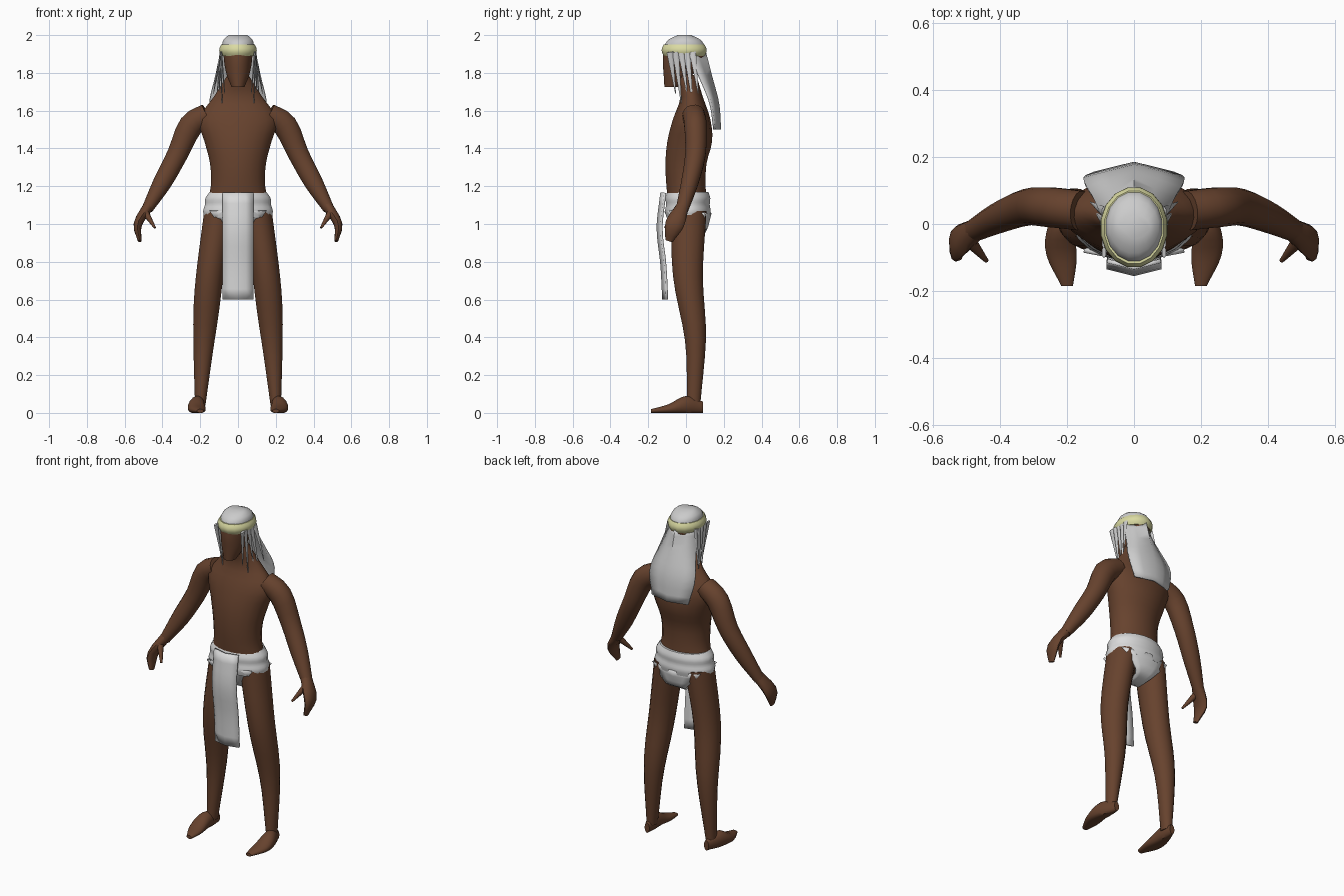
import bpy, bmesh, math
from mathutils import Vector

cube = bpy.data.objects.get("Cube")
if cube:
    bpy.data.objects.remove(cube)


def material(name, red, green, blue):
    mat = bpy.data.materials.new(name)
    mat.use_nodes = True
    color = (red, green, blue, 1)
    mat.diffuse_color = color
    bsdf = mat.node_tree.nodes["Principled BSDF"]
    bsdf.inputs["Base Color"].default_value = color
    bsdf.inputs["Roughness"].default_value = 0.8
    return mat


SKIN = material("brown skin", 0.135, 0.055, 0.027)
CLOTH = material("white cloth", 0.7, 0.7, 0.7)
HAIR = material("grey hair", 0.6, 0.6, 0.6)
BAND = material("pale yellow band", 0.7, 0.7, 0.36)
FRONT, BACK, UP = Vector((0, -1, 0)), Vector((0, 1, 0)), Vector((0, 0, 1))


def along(values, t):
    """Smooth value at t of evenly spread control values, or a constant."""
    if not isinstance(values, list):
        return values
    ends = [2 * values[0] - values[1], *values, 2 * values[-1] - values[-2]]
    place = t * (len(values) - 1)
    i = min(int(place), len(values) - 2)
    f = place - i
    a, b, c, d = ends[i:i + 4]
    return b + f / 2 * (c - a + f * (2 * a - 5 * b + 4 * c - d + f * (3 * (b - c) + d - a)))


def skin_grid(bm, rows, closed):
    count = len(rows[0])
    for low, high in zip(rows, rows[1:]):
        for k in range(count if closed else count - 1):
            n = (k + 1) % count
            bm.faces.new((low[k], low[n], high[n], high[k]))


def finish(name, bm, mat):
    bmesh.ops.recalc_face_normals(bm, faces=bm.faces)
    mesh = bpy.data.meshes.new(name)
    bm.to_mesh(mesh)
    bm.free()
    mesh.materials.append(mat)
    ob = bpy.data.objects.new(name, mesh)
    bpy.context.collection.objects.link(ob)
    bpy.ops.object.select_all(action="DESELECT")
    bpy.context.view_layer.objects.active = ob
    ob.select_set(True)
    bpy.ops.object.shade_smooth_by_angle(angle=math.radians(50))
    return ob


def loft(name, mat, x, y, z, wide, deep, axis=None, ref=BACK, flip=1, sides=16, steps=12):
    """Rounded body along a path; deep is the radius towards ref."""
    def centre(t):
        return Vector((along(x, t), along(y, t), along(z, t)))

    bm = bmesh.new()
    rings = []
    for step in range(steps + 1):
        t = step / steps
        mid = centre(t)
        ahead = axis or (centre(min(t + 0.05, 1)) - centre(max(t - 0.05, 0))).normalized()
        v = (ref - ahead * ref.dot(ahead)).normalized()
        u = v.cross(ahead)
        ring = []
        for k in range(sides):
            angle = math.tau * (k + 0.5) / sides
            p = mid + u * along(wide, t) * math.cos(angle) + v * along(deep, t) * math.sin(angle)
            ring.append(bm.verts.new((p.x * flip, p.y, max(p.z, 0))))
        rings.append(ring)
    skin_grid(bm, rings, True)
    bm.faces.new(rings[0])
    bm.faces.new(rings[-1])
    return finish(name, bm, mat)


def sheet(name, mat, half, y, z, wrap, steps=10):
    """Thin cloth with its side edges moved by wrap in depth."""
    bm = bmesh.new()
    rows = []
    for step in range(steps + 1):
        t = step / steps
        rows.append([bm.verts.new((along(half, t) * s, along(y, t) + along(wrap, t) * abs(s),
                                   along(z, t))) for s in (-1, -0.5, 0, 0.5, 1)])
    skin_grid(bm, rows, False)
    ob = finish(name, bm, mat)
    solid = ob.modifiers.new("thickness", "SOLIDIFY")
    solid.thickness = 0.012
    solid.offset = 0


# Body from pelvis to neck
loft("torso", SKIN, x=0, y=[.02, .01, 0, 0, .02, .03, .03, 0], z=[.97, 1.79],
     wide=[.08, .16, .145, .15, .18, .21, .13, .055],
     deep=[.07, .1, .105, .11, .12, .1, .06, .055], axis=UP, sides=20, steps=21)

# Head, flat at the face
loft("head", SKIN, x=0, y=[-.075, -.04, -.015, -.01], z=[1.725, 1.93],
     wide=[.035, .062, .075, .08], deep=[.04, .08, .11, .11], axis=UP)

# Headband, crown of hair and long hair down the back
loft("headband", BAND, x=0, y=-.01, z=[1.89, 1.95],
     wide=[.09, .1, .1, .09], deep=[.11, .12, .12, .11], axis=UP, steps=6)
loft("hair_crown", HAIR, x=0, y=-.008, z=[1.94, 2],
     wide=[.086, .084, .075, .05], deep=[.108, .1, .08, .035], axis=UP, steps=6)
sheet("back_hair", HAIR, half=[.09, .12, .15, .12], y=[.1, .135, .17, .18],
      z=[1.91, 1.5], wrap=[-.09, -.06, -.04, -.03])

# Loincloth: belt, strip under the crotch and hanging flap
loft("belt", CLOTH, x=0, y=.01, z=[1.035, 1.17], wide=[.18, .187, .177, .175, .152],
     deep=[.115, .122, .117, .12, .11], axis=UP, sides=20)
sheet("crotch_strip", CLOTH, half=[.16, .06, .05, .15], y=[.13, .09, -.03, -.11],
      z=[1.06, .95, .94, 1.07], wrap=[-.04, 0, 0, .03])
sheet("front_flap", CLOTH, half=.08, y=[-.13, -.15, -.13, -.12], z=[1.165, .6], wrap=.02)

for side, flip in (("left", 1), ("right", -1)):
    # Arm with cupped hand and thumb
    loft(side + "_arm", SKIN, x=[.16, .25, .32, .4, .48], y=[.04, .05, .05, .02, -.02],
         z=[1.58, 1.52, 1.37, 1.22, 1.08], wide=[.06, .066, .056, .05, .03],
         deep=[.06, .06, .055, .046, .034], flip=flip)
    loft(side + "_hand", SKIN, x=[.47, .53, .52], y=[-.015, -.06, -.09], z=[1.1, 1, .91],
         wide=[.03, .023, .01], deep=[.033, .05, .02], flip=flip, sides=10, steps=6)
    loft(side + "_thumb", SKIN, x=[.49, .44], y=[-.05, -.11], z=[1.06, .98],
         wide=[.02, .006], deep=[.022, .007], flip=flip, sides=8, steps=2)

    # Leg and foot
    loft(side + "_leg", SKIN, x=[.1, .15, .18, .2], y=[.015, .01, .05, .04], z=[1.07, .04],
         wide=[.08, .075, .07, .05, .028], deep=[.095, .085, .07, .05, .036],
         axis=UP, flip=flip)
    loft(side + "_foot", SKIN, x=[.2, .22, .2], y=[.09, -.185], z=[.03, .04, .02, .01],
         wide=[.016, .04, .046, .018], deep=[.03, .05, .026, .01],
         axis=FRONT, ref=UP, flip=flip)

    # Loose strands beside the face, alternately short and long
    for n in range(5):
        root = .03 * n - .085
        loft(f"{side}_hair_strand_{n + 1}", HAIR, x=[.09, .07 + .015 * n],
             y=[root, root + .03], z=[1.91, 1.64 if n % 2 else 1.69],
             wide=[.007, .002], deep=[.018, .002], flip=flip, sides=6, steps=2)
